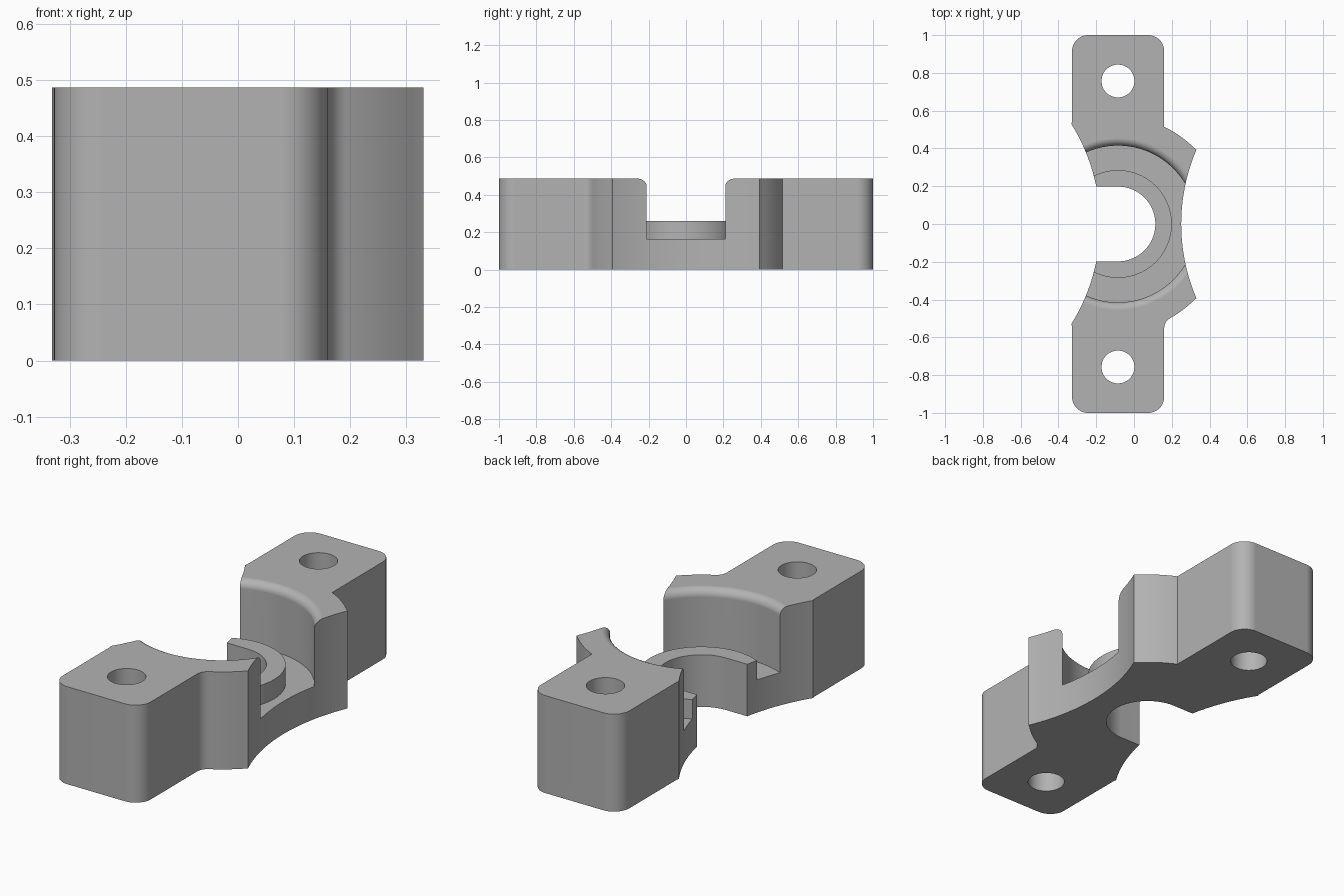
import bpy, bmesh
from math import pi, sin, cos, asin, atan2, sqrt

cube = bpy.data.objects.get("Cube")
if cube:
    bpy.data.objects.remove(cube, do_unlink=True)

HEIGHT = 0.487
AXIS_X = -0.085          # bore and bolt hole axis
ARM_L, ARM_R = -0.328, 0.16
CORNER = 0.085
EAR_R = 0.57             # outer radius around the bore


def arc(cx, cy, r, a0, a1, n=12):
    return [(cx + r * cos(a0 + (a1 - a0) * i / n),
             cy + r * sin(a0 + (a1 - a0) * i / n)) for i in range(n + 1)]


def new_object(name, bm):
    bmesh.ops.recalc_face_normals(bm, faces=bm.faces)
    mesh = bpy.data.meshes.new(name)
    bm.to_mesh(mesh)
    bm.free()
    ob = bpy.data.objects.new(name, mesh)
    bpy.context.collection.objects.link(ob)
    return ob


def prism(name, outline, z0, z1):
    bm = bmesh.new()
    face = bm.faces.new([bm.verts.new((x, y, z0)) for x, y in outline])
    ext = bmesh.ops.extrude_face_region(bm, geom=[face])
    for v in ext["geom"]:
        if isinstance(v, bmesh.types.BMVert):
            v.co.z = z1
    return new_object(name, bm)


def lathe(name, profile, steps=128):
    bm = bmesh.new()
    verts = [bm.verts.new((AXIS_X + r, 0, z)) for r, z in profile]
    edges = [bm.edges.new(pair) for pair in zip(verts, verts[1:])]
    bmesh.ops.spin(bm, geom=verts + edges, cent=(AXIS_X, 0, 0), axis=(0, 0, 1),
                   angle=2 * pi, steps=steps, use_duplicate=False)
    bmesh.ops.remove_doubles(bm, verts=bm.verts, dist=1e-4)
    return new_object(name, bm)


# Plan outline: shallow scoops on both sides, ears around the bore, two arms
tip = asin(0.393)
tip_angle = atan2(0.393, 1.25 - cos(tip) - AXIS_X)
neck_angle = atan2(sqrt(EAR_R ** 2 - (ARM_R - AXIS_X) ** 2), ARM_R - AXIS_X)
scoop = asin(0.53)
fillet = 0.06
fx = ARM_R + fillet
fy = -sqrt((EAR_R + fillet) ** 2 - (fx - AXIS_X) ** 2)
fillet_angle = atan2(-fy, AXIS_X - fx)

outline = arc(1.25, 0, 1, pi + tip, pi - tip, 32)
outline += arc(AXIS_X, 0, EAR_R, tip_angle, neck_angle)[1:]
outline += arc(ARM_R - CORNER, 1 - CORNER, CORNER, 0, pi / 2)
outline += arc(ARM_L + CORNER, 1 - CORNER, CORNER, pi / 2, pi)
outline += [(ARM_L, 0.54)]
outline += arc(-1.18, 0, 1, scoop, -scoop, 40)
outline += [(ARM_L, -0.54)]
outline += arc(ARM_L + CORNER, CORNER - 1, CORNER, pi, 1.5 * pi)
outline += arc(ARM_R - CORNER, CORNER - 1, CORNER, 1.5 * pi, 2 * pi)
outline += arc(fx, fy, fillet, pi, fillet_angle)
outline += arc(AXIS_X, 0, EAR_R, fillet_angle - pi, -tip_angle)[1:-1]
clamp = prism("clamp_half", outline, 0, HEIGHT)

# Stepped bore with a raised seat ring and a rounded top lip
lip = 0.04
profile = [(0, 0.26), (0.285, 0.26), (0.285, 0.163), (0.415, 0.163)]
profile += arc(0.415 + lip, HEIGHT - lip, lip, pi, pi / 2, 8)
profile += [(0.415 + lip, 0.6), (0, 0.6)]
cutters = [lathe("bore_cutter", profile)]

# Open-ended round slot through the floor
slot = arc(AXIS_X, 0, 0.198, -pi / 2, pi / 2, 48) + [(-0.6, 0.198), (-0.6, -0.198)]
cutters.append(prism("slot_cutter", slot, -0.1, 0.4))

# Bolt holes in the arms
for side, y in (("front", -0.757), ("back", 0.757)):
    circle = arc(AXIS_X, y, 0.087, 0, 2 * pi, 48)[:-1]
    cutters.append(prism(side + "_hole_cutter", circle, -0.1, 0.7))

bpy.ops.object.select_all(action="DESELECT")
clamp.select_set(True)
bpy.context.view_layer.objects.active = clamp
for cutter in cutters:
    mod = clamp.modifiers.new(cutter.name, "BOOLEAN")
    mod.operation, mod.solver, mod.object = "DIFFERENCE", "EXACT", cutter
    bpy.ops.object.modifier_apply(modifier=mod.name)
    bpy.data.objects.remove(cutter, do_unlink=True)

# Smooth curved walls, keep flats crisp
bpy.ops.object.shade_smooth_by_angle(angle=0.5)
weighted = clamp.modifiers.new("crisp_flats", "WEIGHTED_NORMAL")
weighted.keep_sharp = True

# Plain grey finish
grey = bpy.data.materials.new("plain_grey")
grey.use_nodes = True
colour = (0.45, 0.45, 0.45, 1)
grey.diffuse_color = colour
grey.node_tree.nodes["Principled BSDF"].inputs["Base Color"].default_value = colour
clamp.data.materials.clear()
clamp.data.materials.append(grey)
